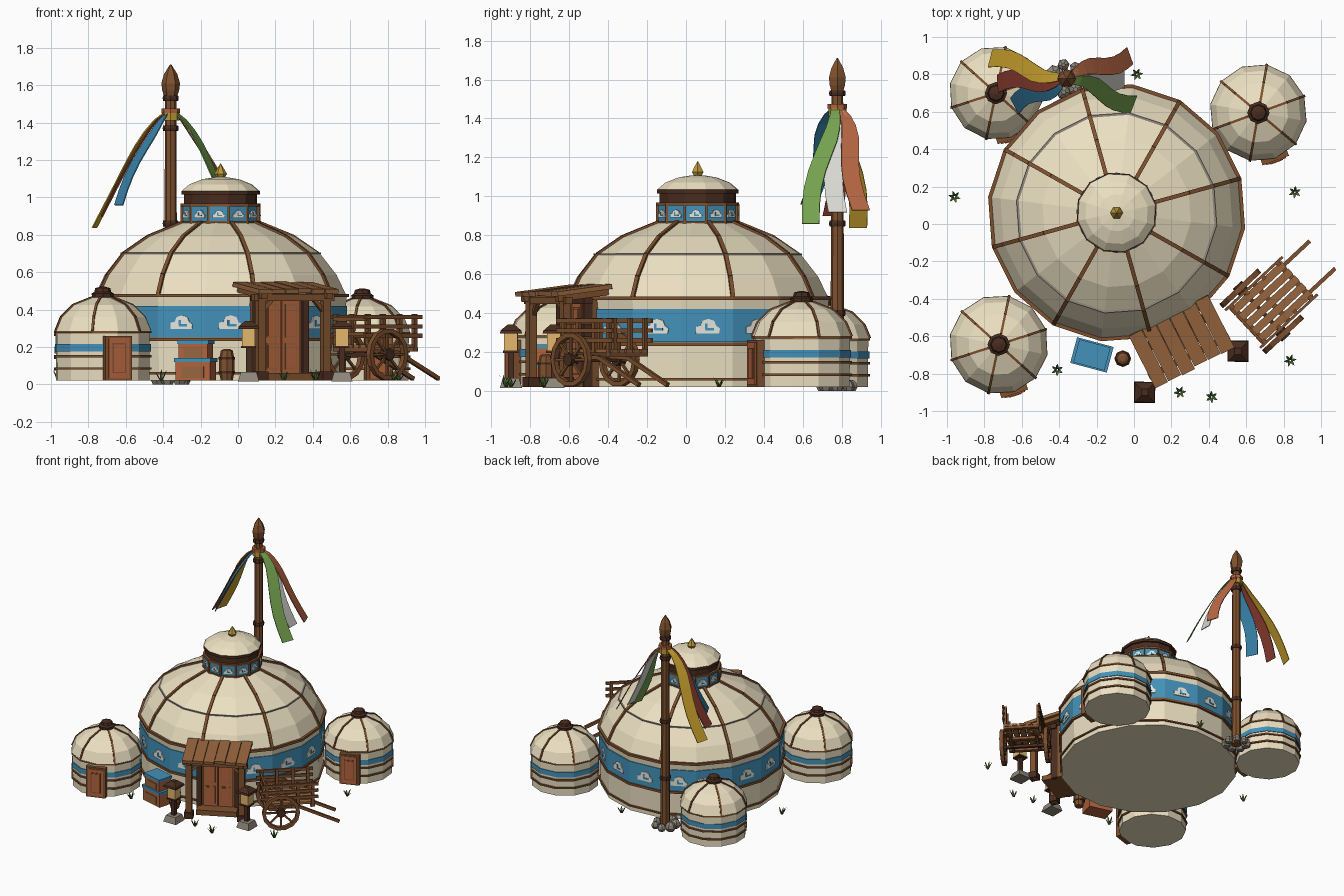
import bpy, bmesh, math, random
from mathutils import Matrix, Vector

if "Cube" in bpy.data.objects:
    bpy.data.objects.remove(bpy.data.objects["Cube"])
random.seed(4)
RAD = math.radians
I = Matrix.Identity(4)


def mat(name, hexa):
    lin = [(int(hexa[i:i + 2], 16) / 255) ** 2.2 for i in (0, 2, 4)]
    m = bpy.data.materials.new(name)
    m.diffuse_color = (*lin, 1)
    m.use_nodes = True
    m.node_tree.nodes["Principled BSDF"].inputs["Base Color"].default_value = m.diffuse_color
    return m


CREAM, BLUE, WHITE = mat("felt", "EBDFC0"), mat("blue", "4590B8"), mat("white", "E6E6DE")
WOOD, DARK, PALE = mat("wood", "7E5232"), mat("dark_wood", "4A3024"), mat("pale_wood", "966640")
DOOR, GOLD, LAMP = mat("door", "B0633F"), mat("gold", "B8963C"), mat("lamp", "E3B66E")
STONE, GRASS = mat("stone", "8E867A"), mat("grass", "4C6B36")


def mesh(name, verts, faces, m, M=I):
    me = bpy.data.meshes.new(name)
    me.from_pydata([M @ Vector(v) for v in verts], [], faces)
    bm = bmesh.new()
    bm.from_mesh(me)
    bmesh.ops.recalc_face_normals(bm, faces=bm.faces)
    bm.to_mesh(me)
    bm.free()
    me.materials.append(m)
    o = bpy.data.objects.new(name, me)
    bpy.context.collection.objects.link(o)
    return o


def lathe(name, prof, n, m, M=I, off=0, closed=False):
    k = len(prof)
    v = [(r * math.cos(off + 2 * math.pi * i / n), r * math.sin(off + 2 * math.pi * i / n), z)
         for i in range(n) for r, z in prof]
    f = [(i * k + j, (i + 1) % n * k + j, (i + 1) % n * k + (j + 1) % k, i * k + (j + 1) % k)
         for i in range(n) for j in range(k if closed else k - 1)]
    if not closed:
        f += [[i * k for i in range(n)], [i * k + k - 1 for i in range(n)]]
    return mesh(name, v, f, m, M)


def ring(name, r, z0, z1, n, m, M, off, w=.03):
    return lathe(name, [(r - w, z0), (r, z0), (r, z1), (r - w, z1)], n, m, M, off, True)


def box(name, c, s, m, M=I):
    v = [(c[0] + x * s[0] / 2, c[1] + y * s[1] / 2, c[2] + z * s[2] / 2)
         for x in (-1, 1) for y in (-1, 1) for z in (-1, 1)]
    return mesh(name, v, [(0, 1, 3, 2), (4, 6, 7, 5), (0, 4, 5, 1), (2, 3, 7, 6), (0, 2, 6, 4), (1, 5, 7, 3)], m, M)


def bar(name, p, q, r, m, M=I, n=4):
    p, q = Vector(p), Vector(q)
    R = Matrix.Translation(p) @ (q - p).to_track_quat('Z', 'Y').to_matrix().to_4x4()
    return lathe(name, [(r, 0), (r, (q - p).length)], n, m, M @ R, math.pi / n)


def frame(x, y, ang, z=0):
    """Local frame whose -y axis points outward along ang (degrees)."""
    return Matrix.Translation((x, y, z)) @ Matrix.Rotation(RAD(ang + 90), 4, 'Z')


def rib(name, prof, ang, M, r):
    for (r0, z0), (r1, z1) in zip(prof, prof[1:]):
        c, s = math.cos(ang), math.sin(ang)
        bar(name, (r0 * c, r0 * s, z0), (r1 * c, r1 * s, z1), r, WOOD, M)


def cloud(name, M, y, z, s):
    o = [(-.06, -.035), (.06, -.035), (.065, -.01), (.045, .005), (.035, .03), (.005, .04),
         (-.025, .03), (-.035, .005), (-.058, .0)]
    k = len(o)
    v = [(a * s, yy, z + b * s) for yy in (y, y - .008) for a, b in o]
    f = [list(range(k)), list(range(k, 2 * k))] + [(i, (i + 1) % k, k + (i + 1) % k, k + i) for i in range(k)]
    mesh(name, v, f, WHITE, M)
    box(name + "_curl", (.012 * s, y - .009, z - .014 * s), (.045 * s, .004, .012 * s), BLUE, M)
    box(name + "_curl", (-.006 * s, y - .009, z), (.012 * s, .004, .03 * s), BLUE, M)


# main tent: walls, roof, bands and ribs
CX, CY, FA = -.093, .06, -63.25
T = Matrix.Translation((CX, CY, 0))
OFF = RAD(FA + 11.25 + 22.5)
roof = [(.68, .47), (.625, .585), (.535, .70), (.40, .79), (.21, .865)]
lathe("main_tent", [(.67, .02), (.675, .42)] + roof, 16, CREAM, T, OFF)
ring("blue_band", .682, .25, .42, 16, BLUE, T, OFF)
for z, r, h in ((.24, .69, .018), (.475, .692, .018), (.06, .682, .012)):
    ring("tent_belt", r, z - h / 2, z + h / 2, 16, WOOD, T, OFF)
ring("roof_seam", .54, .697, .705, 16, STONE, T, OFF, .02)
for i in range(8):
    rib("roof_rib", roof, OFF + i * math.pi / 4, T, .015)
for i in range(1, 16):
    cloud("wall_cloud", frame(CX, CY, FA + i * 22.5), -.668, .33, 1)

# crown on top
CO = RAD(FA + 15)
lathe("crown_core", [(.195, .84), (.195, 1.0)], 12, BLUE, T, CO)
ring("crown_blue", .21, .87, .96, 12, BLUE, T, CO)
for z in (.865, .96):
    ring("crown_belt", .218, z - .008, z + .008, 12, WOOD, T, CO)
ring("crown_slot", .2, .968, 1.03, 12, DARK, T, CO)
ring("crown_rim", .214, 1.015, 1.035, 12, DARK, T, CO)
lathe("crown_cap", [(.214, 1.033), (.17, 1.07), (.10, 1.097), (.03, 1.108)], 12, CREAM, T, CO)
lathe("crown_finial", [(.02, 1.10), (.034, 1.125), (.02, 1.15), (.002, 1.18)], 6, GOLD, T)
for i in range(12):
    cloud("crown_cloud", frame(CX, CY, FA + i * 30), -.203, .91, .55)
    a = CO + i * math.pi / 6
    bar("crown_stud", (.212 * math.cos(a), .212 * math.sin(a), .865), (.212 * math.cos(a), .212 * math.sin(a), .96), .009, WOOD, T)

# small tents
for x, y, r, ang in ((-.723, -.645, .265, -72), (.665, .595, .26, -70), (-.738, .70, .25, -72)):
    S, k = Matrix.Translation((x, y, 0)), r / .265
    o = RAD(ang + 30)
    rf = [(r * a, .02 + (b - .02) * k) for a, b in ((1, .285), (.88, .36), (.62, .425), (.22, .465))]
    lathe("small_tent", [(r * .96, .02), (r * .97, .27 * k)] + rf, 12, CREAM, S, o)
    ring("small_band", r * .99, .175 * k, .215 * k, 12, BLUE, S, o)
    for z in (.085, .15, .28):
        ring("small_belt", r * 1.005, z * k - .006, z * k + .006, 12, WOOD, S, o)
    for i in range(6):
        rib("small_rib", rf, o + i * math.pi / 3, S, .009)
    lathe("small_cap", [(.055, .45 * k), (.06, .485 * k), (.045, .495 * k), (.04, .515 * k), (.01, .523 * k)], 8, DARK, S)
    D = frame(x, y, ang)
    box("small_door_frame", (0, -r * .97, .14), (.15, .04, .24), WOOD, D)
    box("small_door", (0, -r * .97 - .008, .14), (.115, .036, .215), DOOR, D)
    box("small_door_panel", (0, -r * .97 - .012, .14), (.075, .034, .16), WOOD, D)
    box("small_door_panel_inner", (0, -r * .97 - .014, .14), (.06, .034, .145), DOOR, D)

# porch and main door
P = frame(CX, CY, FA)
box("door_portal", (0, -.675, .245), (.31, .07, .45), WOOD, P)
box("door_step", (0, -.755, .04), (.30, .12, .04), WOOD, P)
box("door_lintel", (0, -.715, .465), (.34, .05, .04), DARK, P)
for s in (-1, 1):
    box("door_leaf", (s * .056, -.71, .25), (.105, .03, .39), DOOR, P)
    for z, h in ((.15, .14), (.34, .18)):
        box("door_panel_frame", (s * .056, -.724, z), (.07, .01, h), PALE, P)
        box("door_panel", (s * .056, -.728, z), (.054, .01, h - .02), DOOR, P)
    box("door_jamb", (s * .14, -.71, .245), (.035, .05, .45), DARK, P)
    box("porch_post", (s * .195, -.86, .25), (.045, .045, .46), WOOD, P)
    box("porch_post_foot", (s * .195, -.86, .045), (.065, .065, .05), DARK, P)
    bar("porch_side_beam", (s * .195, -.62, .51), (s * .195, -.91, .475), .025, WOOD, P)
    bar("porch_brace", (s * .195, -.85, .38), (s * .11, -.86, .47), .015, WOOD, P)
bar("porch_front_beam", (-.24, -.86, .465), (.24, -.86, .465), .026, WOOD, P)
SL = P @ Matrix.Translation((0, -.77, .518)) @ Matrix.Rotation(RAD(7), 4, 'X')
for i in range(6):
    box("roof_plank", ((i - 2.5) * .08, random.uniform(-.008, .008), random.uniform(-.003, .003)), (.077, .315, .024), PALE, SL)

# lanterns
for x, y in ((.057, -.90), (.556, -.68)):
    L = frame(x, y, FA + 63 - 90)
    lathe("lantern_stone", [(.08, .015), (.06, .065)], 4, STONE, L, math.pi / 4)
    box("lantern_post", (0, 0, .13), (.03, .03, .16), DARK, L)
    box("lantern_light", (0, 0, .25), (.07, .07, .10), LAMP, L)
    box("lantern_base", (0, 0, .20), (.08, .08, .012), DARK, L)
    lathe("lantern_roof", [(.08, .295), (.075, .31), (.025, .34)], 4, DARK, L, math.pi / 4)

# stacked chests and barrel
H = frame(-.225, -.70, -105)
for z, w, d, h in ((.07, .19, .13, .10), (.175, .16, .115, .085)):
    box("chest", (0, 0, z), (w, d, h), DOOR, H)
    box("chest_lid", (0, 0, z + h / 2 + .01), (w + .012, d + .012, .022), BLUE, H)
    box("chest_panel", (0, -d / 2, z - .005), (w * .65, .01, h * .6), PALE, H)
B = Matrix.Translation((-.06, -.72, 0))
lathe("barrel", [(.032, .02), (.042, .07), (.042, .13), (.032, .18), (.015, .19)], 8, WOOD, B)
for z in (.065, .14):
    ring("barrel_hoop", .045, z - .006, z + .006, 8, DARK, B, 0, .01)

# cart: local x runs along the shafts, origin under the axle
C = Matrix.Translation((.683, -.467, 0)) @ Matrix.Rotation(RAD(43), 4, 'Z')
for i in range(5):
    box("cart_slat", (.07, (i - 2) * .052, .205), (.38, .042, .018), PALE, C)
for x in (-.10, .07, .24):
    box("cart_cross_beam", (x, 0, .187), (.03, .27, .022), WOOD, C)
bar("cart_axle", (0, -.17, .16), (0, .17, .16), .016, DARK, C)
for s in (-1, 1):
    bar("cart_shaft", (-.1, s * .10, .18), (.14, s * .10, .17), .015, WOOD, C)
    bar("cart_shaft", (.14, s * .10, .17), (.44, s * .10, .03), .015, WOOD, C)
    for x in (-.10, .01, .13, .24):
        box("cart_rail_post", (x, s * .125, .285), (.022, .022, .18), WOOD, C)
    for z in (.26, .31, .36):
        box("cart_side_rail", (.07, s * .137, z), (.42, .014, .022), WOOD, C)
    W = C @ Matrix.Translation((0, s * .168, .16)) @ Matrix.Rotation(math.pi / 2, 4, 'X')
    ring("cart_wheel", .14, -.015, .015, 14, WOOD, W, 0, .026)
    lathe("cart_hub", [(.032, -.025), (.032, .025)], 8, DARK, W)
    for i in range(8):
        a = i * math.pi / 4
        bar("cart_spoke", (0, 0, 0), (.12 * math.cos(a), .12 * math.sin(a), 0), .009, WOOD, W)
for z in (.27, .35):
    box("cart_end_rail", (-.11, 0, z), (.014, .26, .02), WOOD, C)

# flag pole with ribbons
PX, PY = -.36, .778
F = Matrix.Translation((PX, PY, 0))
lathe("flag_pole", [(.036, .01), (.03, 1.58)], 8, WOOD, F)
for z in (.40, .86, 1.37, 1.53):
    lathe("pole_collar", [(.04, z - .015), (.043, z), (.04, z + .015)], 8, DARK, F)
ring("pole_gold_wrap", .046, 1.41, 1.45, 8, GOLD, F, 0, .02)
ring("pole_red_wrap", .05, 1.45, 1.475, 8, DOOR, F, 0, .02)
lathe("pole_tip", [(.035, 1.54), (.045, 1.57), (.05, 1.61), (.035, 1.66), (.004, 1.71)], 6, WOOD, F)
for nm, hx, ex, ey, ez in (("yellow", "C9A032", -.77, .885, .84), ("red", "8C4034", -.73, .75, .90),
                           ("blue", "3C82A8", -.64, .63, .96), ("orange", "BC6A48", -.02, .90, .93),
                           ("white", "D8D8D2", -.05, .78, .92), ("green", "74A050", .0, .64, .86)):
    d = Vector((ex - PX, ey - PY, 0))
    p = Vector((-d.y, d.x, 0)).normalized()
    v = []
    for i in range(9):
        t = i / 8
        c = Vector((PX, PY, 0)) + d * (.08 + .92 * t) + p * .022 * math.sin(t * 6.28)
        c.z = 1.455 - (1.455 - ez) * t ** 1.3
        w = .02 + .028 * min(1, t * 2.5)
        v += [c - p * w, c + p * w]
    o = mesh(nm + "_ribbon", v, [(2 * i, 2 * i + 1, 2 * i + 3, 2 * i + 2) for i in range(8)], mat(nm + "_cloth", hx))
    o.modifiers.new("thickness", 'SOLIDIFY').thickness = .006

# stones round the pole
for i in range(7):
    a, r = i * .9, random.uniform(.03, .042)
    M = Matrix.Translation((PX + .075 * math.cos(a), PY + .075 * math.sin(a), 0)) @ Matrix.Rotation(a * 3, 4, 'Z')
    lathe("pole_stone", [(r * .7, 0), (r, r * .6), (r * .8, r * 1.3), (r * .3, r * 1.7)], 6, STONE, M)

# grass tufts
for x, y in ((-.41, -.78), (.245, -.9), (.415, -.925), (.835, -.73), (.86, .17), (-.96, .145), (.015, .80)):
    for i in range(6):
        a, h = i * 1.05 + x * 9, random.uniform(.035, .065)
        M = Matrix.Translation((x, y, .02)) @ Matrix.Rotation(a, 4, 'Z')
        mesh("grass_blade", [(.004, -.008, 0), (.004, .008, 0), (.022, .006, h * .6), (.022, -.006, h * .6), (.034, 0, h)],
             [(0, 1, 2, 3), (3, 2, 4)], GRASS, M)
